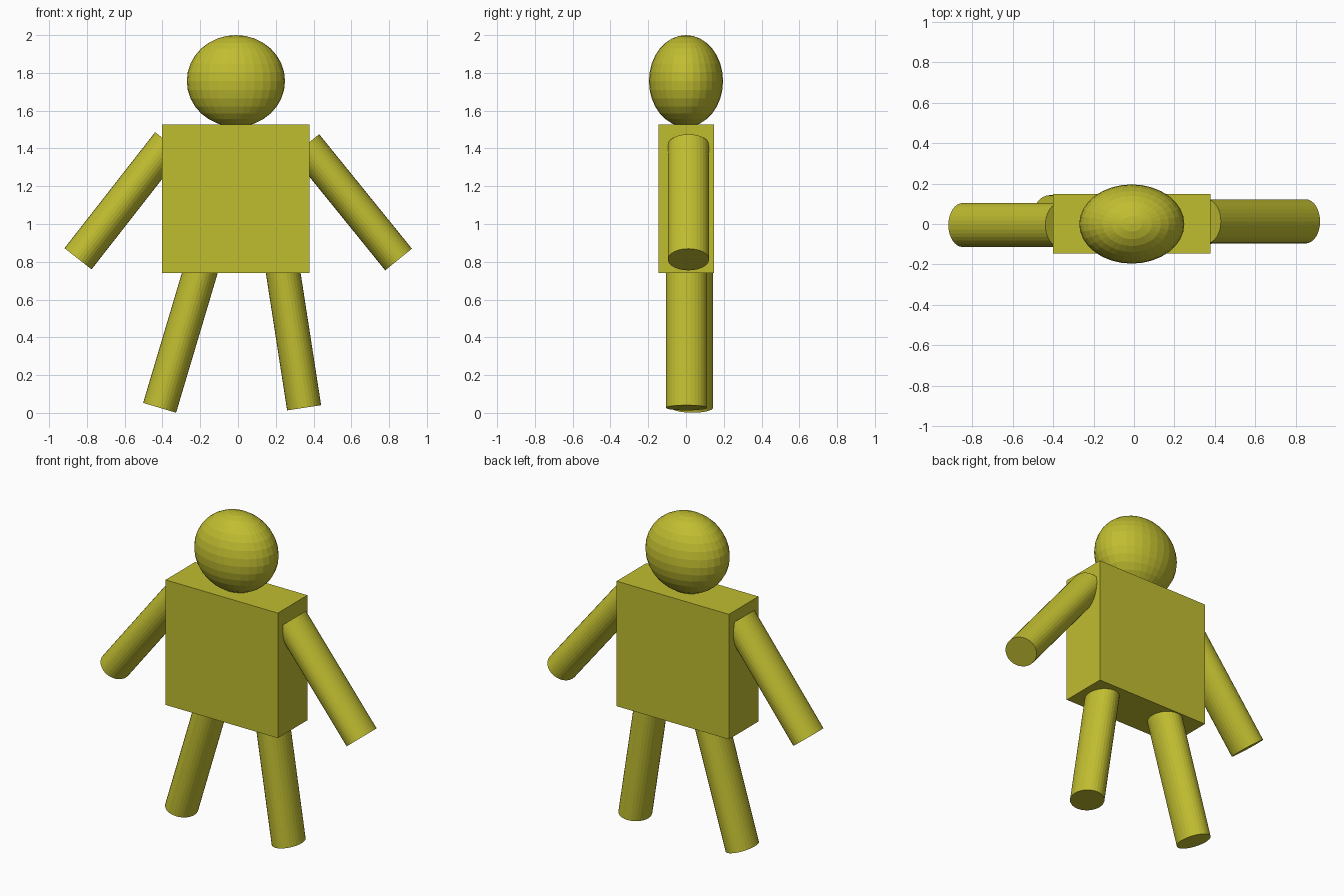
import bpy
from mathutils import Vector

if "Cube" in bpy.data.objects:
    bpy.data.objects.remove(bpy.data.objects["Cube"])

olive = bpy.data.materials.new("olive yellow")
olive.diffuse_color = (0.53, 0.51, 0.03, 1)
olive.use_nodes = True
olive.node_tree.nodes["Principled BSDF"].inputs["Base Color"].default_value = olive.diffuse_color


def finish(name):
    obj = bpy.context.object
    obj.name = name
    obj.data.materials.append(olive)
    return obj


def limb(name, start, end, y):
    """Oval cylinder leaning in the front plane, from start (x, z) to end (x, z)."""
    a, b = Vector((start[0], y, start[1])), Vector((end[0], y, end[1]))
    axis = b - a
    bpy.ops.mesh.primitive_cylinder_add(vertices=32, radius=1, depth=1, location=(a + b) / 2)
    obj = finish(name)
    obj.scale = (0.091, 0.109, axis.length)
    # lean about y only, so the wide side of the oval stays front to back
    obj.rotation_euler = (0, Vector((0, 0, 1)).angle(axis) * (1 if axis.x > 0 else -1), 0)


# Torso block
bpy.ops.mesh.primitive_cube_add(size=1, location=(-0.012, 0.002, 1.134))
finish("torso").scale = (0.78, 0.294, 0.785)

# Oval head
bpy.ops.mesh.primitive_uv_sphere_add(segments=32, ring_count=16, radius=1,
                                     location=(-0.011, 0, 1.757))
finish("head").scale = (0.26, 0.196, 0.243)

# Arms: hand end to shoulder end
limb("left_arm", (-0.847, 0.816), (-0.367, 1.430), -0.005)
limb("right_arm", (0.850, 0.812), (0.359, 1.418), 0.013)

# Legs: foot end to hip end, hidden inside the torso
limb("left_leg", (-0.415, 0.027), (-0.192, 0.775), 0.034)
limb("right_leg", (0.350, 0.027), (0.231, 0.795), 0.003)
